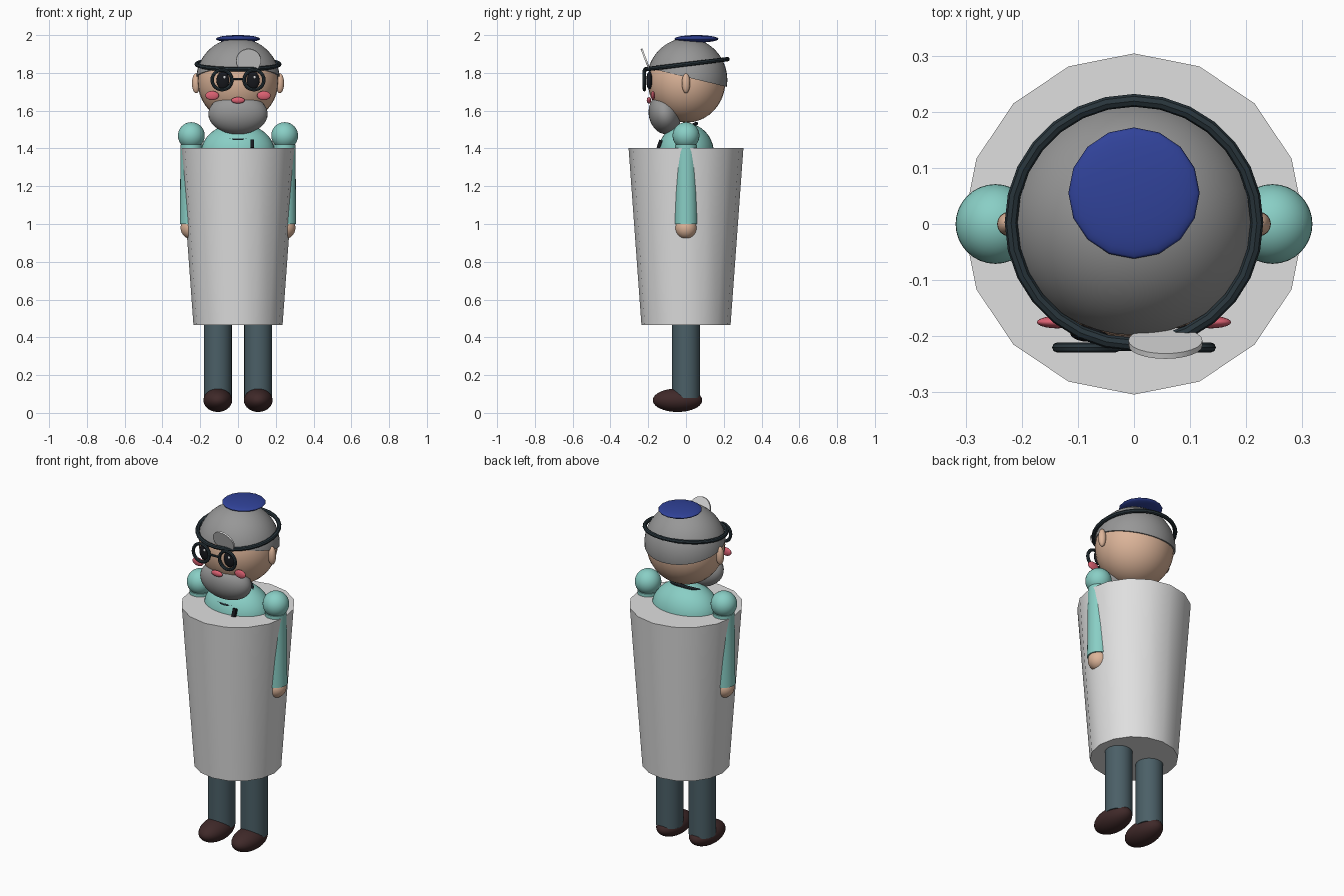
import bpy, bmesh, math
from mathutils import Vector, Matrix

if "Cube" in bpy.data.objects:
    bpy.data.objects.remove(bpy.data.objects["Cube"])


def material(name, r, g, b):
    m = bpy.data.materials.new(name)
    m.diffuse_color = (r, g, b, 1)
    m.use_nodes = True
    m.node_tree.nodes["Principled BSDF"].inputs["Base Color"].default_value = m.diffuse_color
    return m


SKIN = material("skin", .72, .46, .32)
HAIR = material("grey hair", .31, .31, .31)
WHITE = material("coat white", .74, .74, .74)
TEAL = material("scrub teal", .25, .62, .56)
SLATE = material("trouser slate", .07, .115, .135)
BROWN = material("shoe brown", .05, .022, .022)
DARK = material("dark band", .022, .036, .045)
BLUE = material("cap blue", .03, .055, .32)
PINK = material("pink", .72, .12, .17)
BLACK = material("eye black", .008, .009, .012)


def finish(name, mat):
    o = bpy.context.object
    o.name = name
    o.data.materials.append(mat)
    bpy.ops.object.shade_smooth_by_angle(angle=math.radians(40))
    return o


def ball(name, mat, loc, size, rot=(0, 0, 0), seg=32, rings=20):
    bpy.ops.mesh.primitive_uv_sphere_add(segments=seg, ring_count=rings, radius=1, location=loc, rotation=rot)
    bpy.context.object.scale = size
    return finish(name, mat)


def cone(name, mat, loc, r_low, r_top, height, rot=(0, 0, 0), sides=24):
    bpy.ops.mesh.primitive_cone_add(vertices=sides, radius1=r_low, radius2=r_top, depth=height,
                                    location=loc, rotation=rot)
    return finish(name, mat)


def ring(name, mat, loc, major, minor, rot=(0, 0, 0), seg=28):
    bpy.ops.mesh.primitive_torus_add(major_segments=seg, minor_segments=8, major_radius=major,
                                     minor_radius=minor, location=loc, rotation=rot)
    return finish(name, mat)


# head, hair cut along a sloping hairline, beard
ball("head", SKIN, (0, .003, 1.757), (.214, .206, .22))
hair = ball("hair", HAIR, (0, .006, 1.762), (.222, .213, .222), seg=40, rings=28)
bpy.ops.object.transform_apply(location=True, rotation=True, scale=True)
bm = bmesh.new()
bm.from_mesh(hair.data)
bmesh.ops.bisect_plane(bm, geom=bm.verts[:] + bm.edges[:] + bm.faces[:], plane_co=(0, 0, 1.778),
                       plane_no=(0, .24, 1), clear_inner=True)
bmesh.ops.holes_fill(bm, edges=[e for e in bm.edges if e.is_boundary])
bm.to_mesh(hair.data)
bm.free()
bpy.ops.object.shade_smooth_by_angle(angle=math.radians(40))
ball("beard", HAIR, (0, -.112, 1.582), (.157, .085, .108), rot=(math.radians(12), 0, 0))

# cap, headband and round head mirror
ball("cap", BLUE, (0, .055, 1.98), (.117, .117, .02), seg=16, rings=12)
ring("headband", DARK, (0, .003, 1.846), .219, .0115, rot=(math.radians(7), 0, 0))
cone("head_mirror", WHITE, (.056, -.212, 1.866), .066, .066, .01, rot=(math.radians(90 + 21), 0, 0))

# face
ball("mouth", PINK, (0, -.196, 1.655), (.036, .012, .017), seg=20, rings=12)
cone("glasses_bridge", DARK, (0, -.22, 1.768), .006, .006, .06, rot=(0, math.pi / 2, 0), sides=8)

# torso, coat and stethoscope
ball("scrub_top", TEAL, (0, 0, 1.375), (.197, .148, .158))
cone("coat", WHITE, (0, 0, .934), .236, .304, .936, sides=16)
ring("stethoscope_tube", DARK, (0, -.035, 1.488), .1, .009, rot=(math.radians(26), 0, 0))
bpy.ops.mesh.primitive_cube_add(size=1, location=(.075, -.14, 1.423), rotation=(math.radians(-20), 0, 0))
bpy.context.object.scale = (.02, .018, .045)
finish("stethoscope_end", BLACK)

# mirrored pairs
for s, side in ((-1, "left"), (1, "right")):
    ball(side + "_ear", SKIN, (s * .222, 0, 1.745), (.022, .022, .053), seg=16, rings=12)
    ball(side + "_cheek", PINK, (s * .137, -.175, 1.68), (.036, .011, .024), seg=20, rings=12)
    ring(side + "_glasses_rim", DARK, (s * .085, -.22, 1.763), .052, .009, rot=(math.pi / 2, 0, 0))
    ball(side + "_eye", BLACK, (s * .08, -.194, 1.76), (.034, .016, .047), seg=20, rings=12)
    ball(side + "_eye_glint", WHITE, (s * .08 + .008, -.209, 1.777), (.007, .004, .008), seg=12, rings=8)
    ball(side + "_shoulder", TEAL, (s * .247, 0, 1.468), (.071, .071, .071))
    cone(side + "_sleeve", TEAL, (s * .246, 0, 1.21), .062, .058, .42)
    ball(side + "_hand", SKIN, (s * .246, 0, .98), (.058, .058, .06))
    cone(side + "_leg", SLATE, (s * .107, 0, .29), .074, .074, .42)
    ball(side + "_shoe", BROWN, (s * .107, -.045, .067), (.076, .131, .062))
